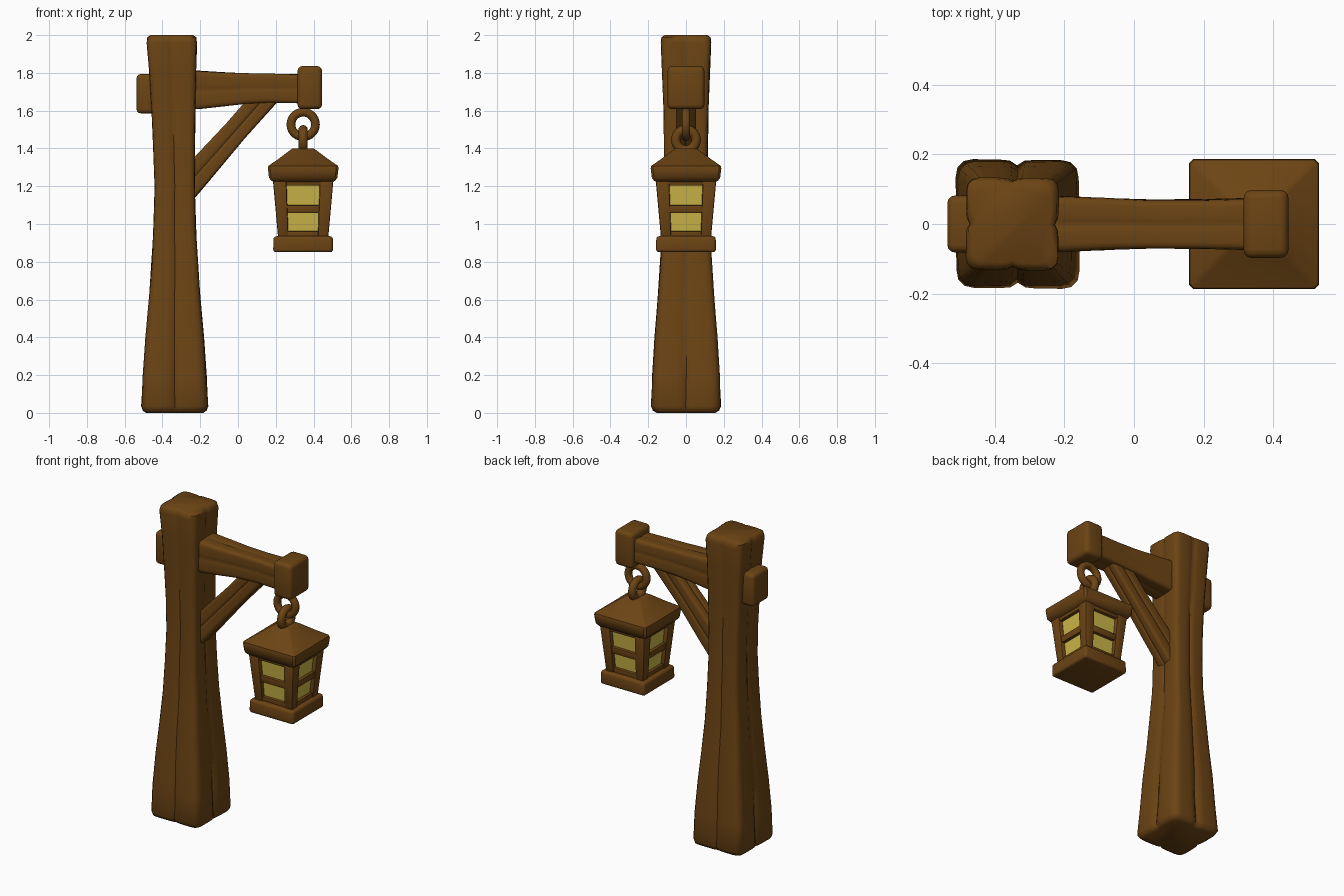
import bpy, bmesh, math, random
from mathutils import Vector, Matrix

if "Cube" in bpy.data.objects:
    bpy.data.objects.remove(bpy.data.objects["Cube"])

random.seed(4)


def material(name, rgb):
    m = bpy.data.materials.new(name)
    m.diffuse_color = (*rgb, 1)
    m.use_nodes = True
    m.node_tree.nodes["Principled BSDF"].inputs["Base Color"].default_value = m.diffuse_color
    return m


WOOD = material("brown wood", (0.150, 0.058, 0.007))
GLASS = material("yellow glass", (0.60, 0.47, 0.065))


def finish(name, bm, mat, angle=40):
    bmesh.ops.recalc_face_normals(bm, faces=bm.faces)
    me = bpy.data.meshes.new(name)
    bm.to_mesh(me)
    bm.free()
    me.polygons.foreach_set("use_smooth", [True] * len(me.polygons))
    me.set_sharp_from_angle(angle=math.radians(angle))
    me.materials.append(mat)
    ob = bpy.data.objects.new(name, me)
    bpy.context.collection.objects.link(ob)
    return ob


def outline(groove):
    """Unit square with softened corners and a groove down each side."""
    side = [(0.97, -0.87), (1, -0.72), (1, -0.3), (0.985, -0.12), (1 - groove, 0),
            (0.985, 0.12), (1, 0.3), (1, 0.72), (0.97, 0.87)]
    pts = []
    for k in range(4):
        c, s = round(math.cos(k * math.pi / 2)), round(math.sin(k * math.pi / 2))
        pts += [(c * x - s * y, s * x + c * y) for x, y in side]
    return pts


def timber(name, origin, axes, rings, groove, wobble=0.0):
    """Loft along the third axis. rings: (distance, half u, half v, offset u, offset v)."""
    u, v, w = axes
    bm = bmesh.new()
    loops = []
    for t, hu, hv, du, dv in rings:
        g = groove * random.uniform(0.6, 1.3)
        j = [random.uniform(-wobble, wobble) for _ in range(4)]
        loops.append([bm.verts.new(origin + w * t + u * (a * hu + du + j[0] * b)
                                   + v * (b * hv + dv + j[1] * a))
                      for a, b in outline(g)])
    n = len(loops[0])
    for a, b in zip(loops, loops[1:]):
        for i in range(n):
            bm.faces.new((a[i], a[(i + 1) % n], b[(i + 1) % n], b[i]))
    bm.faces.new(loops[0][::-1])
    bm.faces.new(loops[-1])
    return finish(name, bm, WOOD, 50)


def block(name, center, lower, upper, height, bevel=0.02, mat=WOOD, segments=3):
    """Bevelled box; lower and upper are the (x, y) half sizes of its two ends."""
    bm = bmesh.new()
    bmesh.ops.create_cube(bm, size=2)
    for p in bm.verts:
        h = upper if p.co.z > 0 else lower
        p.co = Vector((p.co.x * h[0], p.co.y * h[1], p.co.z * height / 2))
    if bevel:
        bmesh.ops.bevel(bm, geom=bm.edges[:], offset=bevel, segments=segments,
                        profile=0.5, affect='EDGES', clamp_overlap=True)
    bmesh.ops.translate(bm, verts=bm.verts, vec=center)
    return finish(name, bm, mat)


X, Y, Z = Vector((1, 0, 0)), Vector((0, 1, 0)), Vector((0, 0, 1))

# Flared, grooved post
timber("post", Vector((-0.335, 0, 0)), (X, Y, Z), [
    (0.0, 0.150, 0.155, 0, 0), (0.012, 0.168, 0.174, 0, 0), (0.035, 0.177, 0.185, 0, 0),
    (0.2, 0.168, 0.178, 0, 0), (0.4, 0.155, 0.166, 0, 0), (0.6, 0.137, 0.150, 0, 0),
    (0.8, 0.122, 0.136, 0, 0), (1.0, 0.111, 0.124, 0, 0), (1.2, 0.107, 0.117, 0, 0),
    (1.4, 0.110, 0.115, -0.003, 0), (1.6, 0.116, 0.119, -0.007, 0),
    (1.8, 0.124, 0.126, -0.011, 0), (1.96, 0.133, 0.133, -0.015, 0),
    (1.988, 0.129, 0.129, -0.015, 0), (2.0, 0.112, 0.112, -0.015, 0)], 0.09, 0.003)

# Cross beam, its end cap and the stub behind the post
timber("beam", Vector((-0.30, 0, 1.71)), (Y, Z, X), [
    (0.0, 0.082, 0.104, 0, 0), (0.10, 0.080, 0.100, 0, 0), (0.22, 0.075, 0.090, 0, 0.003),
    (0.34, 0.070, 0.081, 0, 0.007), (0.48, 0.070, 0.077, 0, 0.008),
    (0.64, 0.074, 0.076, 0, 0.006)], 0.06, 0.002)
block("beam_cap", (0.380, 0, 1.722), (0.065, 0.098), (0.065, 0.098), 0.228, 0.025)
block("beam_stub", (-0.475, 0, 1.69), (0.062, 0.082), (0.062, 0.082), 0.208, 0.022)

# Diagonal brace
start, end = Vector((-0.29, 0, 1.18)), Vector((0.17, 0, 1.70))
w = (end - start).normalized()
length = (end - start).length
timber("brace", start, (Y, w.cross(Y), w), [
    (0, 0.058, 0.074, 0, 0), (length * 0.25, 0.056, 0.070, 0, 0),
    (length * 0.6, 0.052, 0.063, 0, 0), (length, 0.054, 0.064, 0, 0)], 0.14, 0.002)


# Two linked rings
def ring(name, center, normal, major, minor, n=28, m=10):
    bm = bmesh.new()
    rot = Z.rotation_difference(normal).to_matrix()
    grid = []
    for i in range(n):
        a = 2 * math.pi * i / n
        grid.append([])
        for j in range(m):
            b = 2 * math.pi * j / m
            r = major + minor * math.cos(b)
            p = rot @ Vector((r * math.cos(a), r * math.sin(a), minor * math.sin(b)))
            grid[-1].append(bm.verts.new(p + center))
    for i in range(n):
        for j in range(m):
            p, q, k = grid[i], grid[(i + 1) % n], (j + 1) % m
            bm.faces.new((p[j], q[j], q[k], p[k]))
    return finish(name, bm, WOOD)


LX = 0.345
ring("upper_ring", Vector((LX, 0, 1.527)), Y, 0.065, 0.023)
ring("lower_ring", Vector((LX, 0, 1.445)), X, 0.054, 0.025)

# Lantern roof: stacked square sections with a gently concave slope
bm = bmesh.new()
loops = []
for z, h in [(1.222, 0.150), (1.228, 0.168), (1.245, 0.181), (1.295, 0.187), (1.308, 0.184),
             (1.316, 0.172), (1.345, 0.130), (1.375, 0.090), (1.395, 0.064), (1.401, 0.054)]:
    c = 0.012
    corners = [(h, c - h), (h, h - c), (h - c, h), (c - h, h),
               (-h, h - c), (-h, c - h), (c - h, -h), (h - c, -h)]
    loops.append([bm.verts.new((LX + x, y, z)) for x, y in corners])
for a, b in zip(loops, loops[1:]):
    for i in range(8):
        bm.faces.new((a[i], a[(i + 1) % 8], b[(i + 1) % 8], b[i]))
bm.faces.new(loops[0][::-1])
bm.faces.new(loops[-1])
finish("lantern_roof", bm, WOOD, 35)

# Lantern base and glowing core
block("lantern_base", (LX, 0, 0.893), (0.159, 0.159), (0.157, 0.157), 0.085, 0.016)
block("lantern_glass", (LX, 0, 1.08), (0.108, 0.108), (0.134, 0.134), 0.31, 0, GLASS)


def half_at(z):
    """Half width of the tapered lantern body at height z."""
    return 0.133 + (z - 0.93) * 0.09


# Tapered corner posts
for sx in (-1, 1):
    for sy in (-1, 1):
        bm = bmesh.new()
        bmesh.ops.create_cube(bm, size=2)
        for p in bm.verts:
            z = 1.235 if p.co.z > 0 else 0.92
            outer = half_at(z)
            inner = 0.078 + (z - 0.93) * 0.035
            p.co = (LX + sx * (outer if p.co.x * sx > 0 else inner),
                    sy * (outer if p.co.y * sy > 0 else inner), z)
        bmesh.ops.bevel(bm, geom=bm.edges[:], offset=0.008, segments=2,
                        profile=0.5, affect='EDGES')
        finish("lantern_corner", bm, WOOD)

# Horizontal rails on the four sides
for z0, z1 in [(0.92, 0.963), (1.058, 1.100), (1.203, 1.235)]:
    for k in range(4):
        bm = bmesh.new()
        bmesh.ops.create_cube(bm, size=2)
        for p in bm.verts:
            z = z1 if p.co.z > 0 else z0
            out = half_at(z) - 0.006
            p.co = (p.co.x * 0.095, -out if p.co.y < 0 else -out + 0.045, z)
        bmesh.ops.bevel(bm, geom=bm.edges[:], offset=0.005, segments=2,
                        profile=0.5, affect='EDGES')
        bm.transform(Matrix.Translation((LX, 0, 0)) @ Matrix.Rotation(k * math.pi / 2, 4, 'Z'))
        finish("lantern_rail", bm, WOOD)
